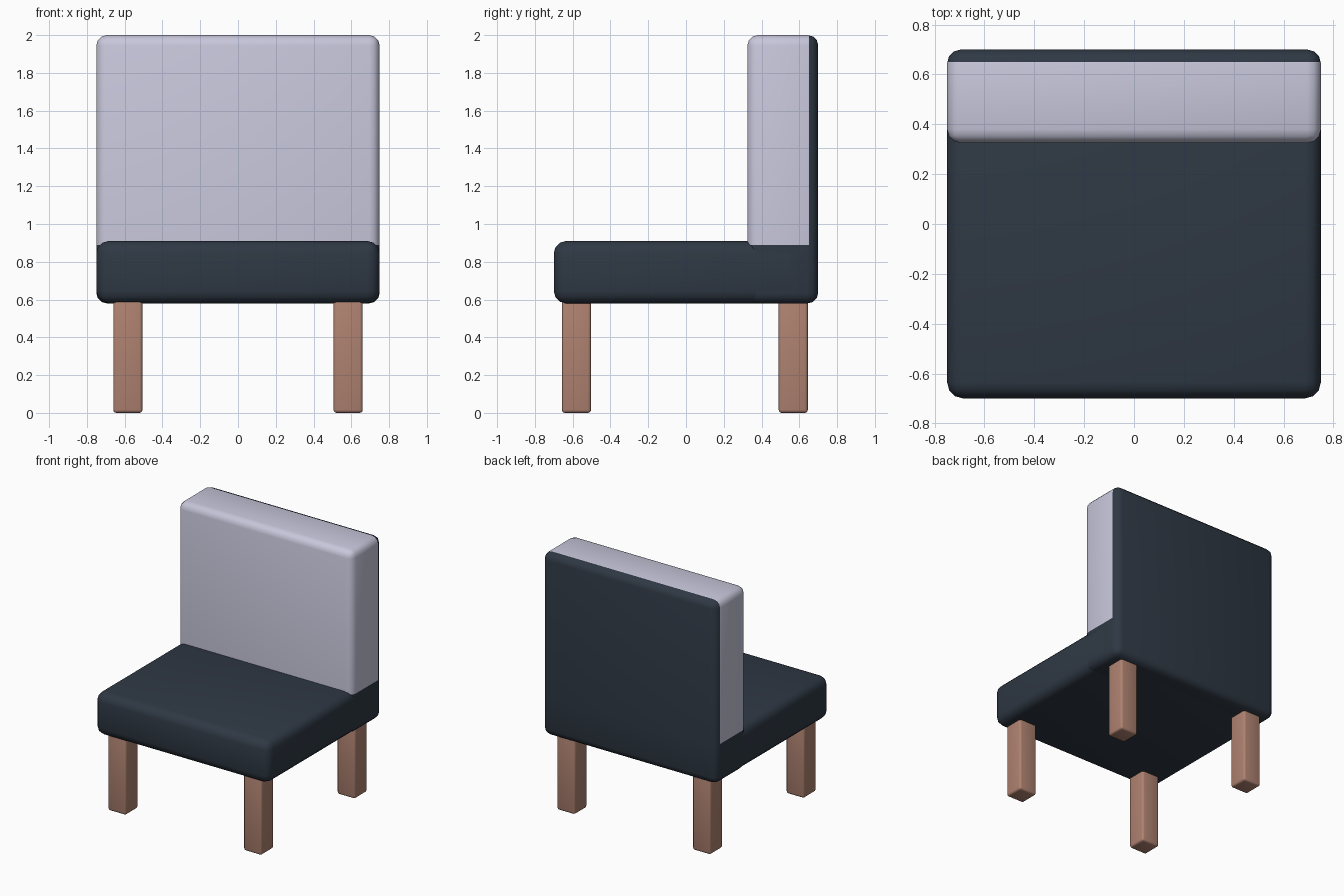
import bpy, bmesh, math
from mathutils import Vector

if "Cube" in bpy.data.objects:
    bpy.data.objects.remove(bpy.data.objects["Cube"])


def material(name, rgb):
    m = bpy.data.materials.new(name)
    m.diffuse_color = (*rgb, 1)
    m.use_nodes = True
    m.node_tree.nodes["Principled BSDF"].inputs["Base Color"].default_value = m.diffuse_color
    return m


NAVY = material("dark navy fabric", (0.028, 0.040, 0.058))
LILAC = material("pale lilac fabric", (0.57, 0.57, 0.71))
WOOD = material("brown wood", (0.43, 0.225, 0.165))


def rounded_box(name, lo, hi, radius, mats, cuts=(), rule=None):
    """Bevelled box; optional plane cuts, then faces coloured by a rule on their centre."""
    lo, hi = Vector(lo), Vector(hi)
    bm = bmesh.new()
    bmesh.ops.create_cube(bm, size=1)
    for v in bm.verts:
        v.co = Vector([(lo[i] + hi[i]) / 2 + v.co[i] * (hi[i] - lo[i]) for i in range(3)])
    bmesh.ops.bevel(bm, geom=bm.edges[:], offset=radius, segments=3, profile=0.5,
                    affect='EDGES', clamp_overlap=True)
    for co, no in cuts:
        bmesh.ops.bisect_plane(bm, geom=bm.verts[:] + bm.edges[:] + bm.faces[:],
                               dist=1e-5, plane_co=co, plane_no=no)
    if rule:
        for f in bm.faces:
            f.material_index = rule(f.calc_center_median())
    bmesh.ops.recalc_face_normals(bm, faces=bm.faces[:])
    me = bpy.data.meshes.new(name)
    bm.to_mesh(me)
    bm.free()
    for m in mats:
        me.materials.append(m)
    ob = bpy.data.objects.new(name, me)
    bpy.context.collection.objects.link(ob)
    bpy.ops.object.select_all(action='DESELECT')
    ob.select_set(True)
    bpy.context.view_layer.objects.active = ob
    bpy.ops.object.shade_smooth_by_angle(angle=math.radians(40))
    return ob


# Seat cushion
rounded_box("seat", (-0.75, -0.70, 0.58), (0.75, 0.62, 0.91), 0.065, [NAVY])

# Backrest: pale padding, dark rear panel and dark base level with the seat
rounded_box("backrest", (-0.75, 0.325, 0.58), (0.75, 0.70, 2.0), 0.055, [LILAC, NAVY],
            cuts=[((0, 0.65, 0), (0, 1, 0)), ((0, 0, 0.89), (0, 0, 1))],
            rule=lambda c: 1 if c.y > 0.651 or c.z < 0.89 else 0)

# Four square legs
for side, x in (("left", -0.583), ("right", 0.583)):
    for end, y in (("front", -0.58), ("back", 0.568)):
        rounded_box(f"{end}_{side}_leg", (x - 0.077, y - 0.077, 0),
                    (x + 0.077, y + 0.077, 0.63), 0.016, [WOOD])
